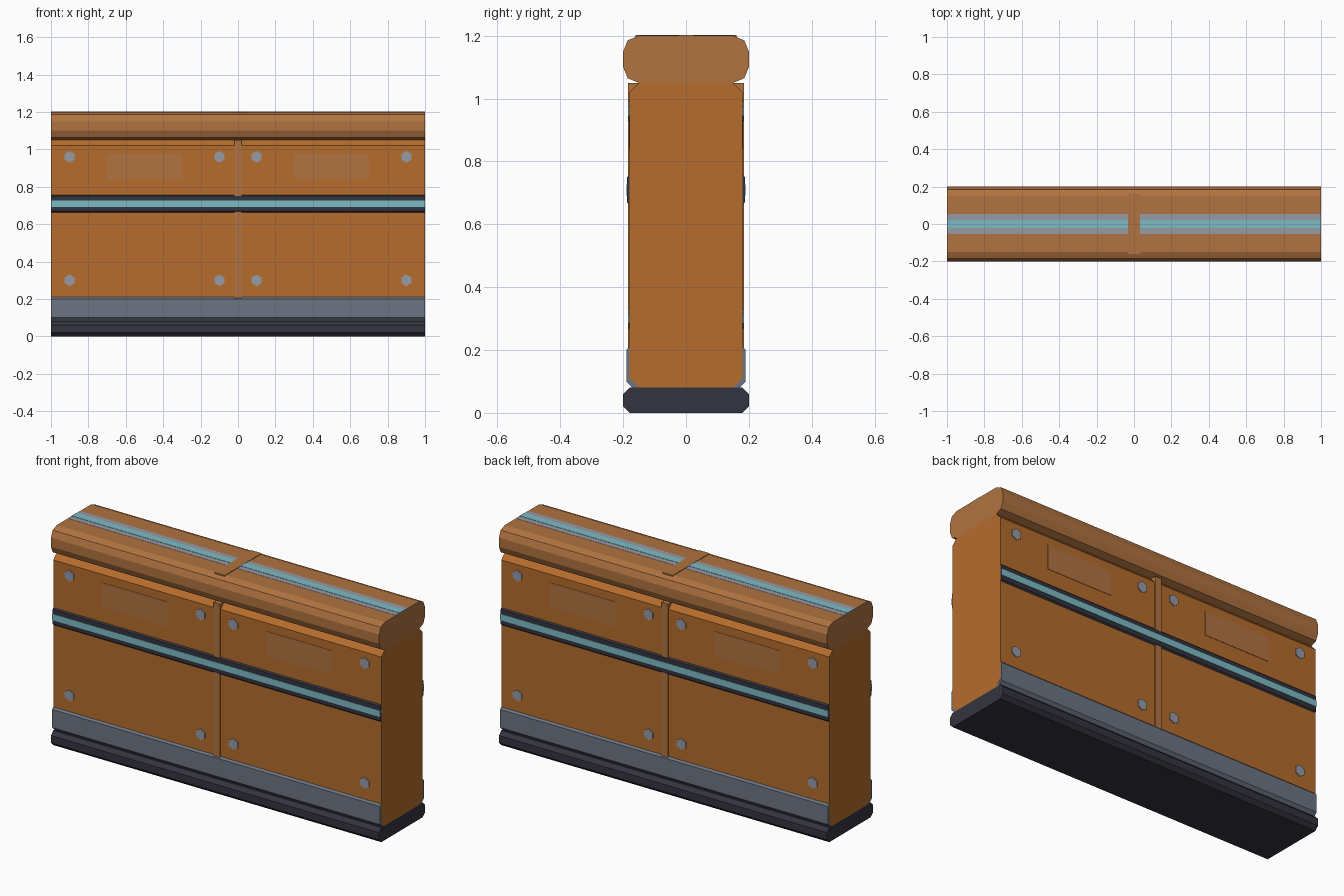
import bpy, bmesh, math

if "Cube" in bpy.data.objects:
    bpy.data.objects.remove(bpy.data.objects["Cube"])


def material(name, r, g, b):
    lin = [((c / 255 + 0.055) / 1.055) ** 2.4 for c in (r, g, b)]
    m = bpy.data.materials.new(name)
    m.diffuse_color = (*lin, 1)
    m.use_nodes = True
    m.node_tree.nodes["Principled BSDF"].inputs["Base Color"].default_value = m.diffuse_color
    return m


ORANGE = material("orange paint", 181, 108, 44)
TAN = material("worn tan", 176, 115, 64)
DARK = material("dark rubber", 52, 52, 64)
STEEL = material("steel", 108, 116, 130)
SILVER = material("light steel", 150, 155, 166)
CYAN = material("cyan light", 125, 187, 197)


def finish(name, bm, mat):
    bmesh.ops.recalc_face_normals(bm, faces=bm.faces)
    me = bpy.data.meshes.new(name)
    bm.to_mesh(me)
    bm.free()
    me.materials.append(mat)
    ob = bpy.data.objects.new(name, me)
    bpy.context.collection.objects.link(ob)
    return ob


def bar(name, mat, half_y, z0, z1, bevel, half_x=1.0, segments=1):
    """Long bar along x with rounded or chamfered y-z profile."""
    pts = []
    corners = [(1, z1, 0), (-1, z1, 90), (-1, z0, 180), (1, z0, 270)]
    for sy, z, start in corners:
        cz = z - bevel if z == z1 else z + bevel
        for i in range(segments + 1):
            a = math.radians(start + 90 * i / segments)
            pts.append((sy * (half_y - bevel) + bevel * math.cos(a),
                        cz + bevel * math.sin(a)))
    bm = bmesh.new()
    face = bm.faces.new([bm.verts.new((-half_x, y, z)) for y, z in pts])
    ext = bmesh.ops.extrude_face_region(bm, geom=[face])["geom"]
    bmesh.ops.translate(bm, vec=(2 * half_x, 0, 0),
                        verts=[v for v in ext if isinstance(v, bmesh.types.BMVert)])
    return finish(name, bm, mat)


def box(name, mat, lo, hi):
    bm = bmesh.new()
    bmesh.ops.create_cube(bm, size=1)
    for v in bm.verts:
        v.co = [(a + b) / 2 + c * (b - a) for a, b, c in zip(lo, hi, v.co)]
    return finish(name, bm, mat)


# Main stacked bars
bar("base", DARK, 0.2, 0, 0.08, 0.02)
bar("wall_body", ORANGE, 0.18, 0.08, 1.05, 0.03)
bar("lower_skirt", STEEL, 0.19, 0.08, 0.22, 0.02, 0.9995)
bar("middle_band", DARK, 0.187, 0.66, 0.76, 0.01, 0.9995)
bar("top_cap", TAN, 0.2, 1.05, 1.2, 0.05, segments=2)

# Centre seam rib and cap joint
box("centre_rib", TAN, (-0.02, -0.185, 0.1), (0.02, 0.185, 1.05))
box("cap_joint", TAN, (-0.032, -0.16, 1.19), (0.032, 0.16, 1.203))

# Details on both faces
for side, s in (("front", -1), ("back", 1)):
    ya, yb = sorted((s * 0.18, s * 0.19))
    box(side + "_light_strip", CYAN, (-0.9995, ya, 0.692), (0.9995, yb, 0.727))
    ya, yb = sorted((s * 0.178, s * 0.182))
    for sx in (-1, 1):
        xa, xb = sorted((sx * 0.3, sx * 0.7))
        box(side + "_panel", TAN, (xa, ya, 0.84), (xb, yb, 0.975))
        for x in (0.1, 0.9):
            for z in (0.3, 0.96):
                bm = bmesh.new()
                bmesh.ops.create_cone(bm, cap_ends=True, segments=6,
                                      radius1=0.031, radius2=0.031, depth=0.01)
                for v in bm.verts:
                    v.co = (sx * x + v.co.x, s * 0.18 + v.co.z, z + v.co.y)
                finish(side + "_bolt", bm, SILVER)

# Light strips on top of the cap
for sx in (-1, 1):
    xa, xb = sorted((sx * 0.03, sx * 0.9995))
    box("cap_light_frame", SILVER, (xa, -0.053, 1.195), (xb, 0.053, 1.201))
    box("cap_light", CYAN, (xa, -0.022, 1.195), (xb, 0.022, 1.2025))
